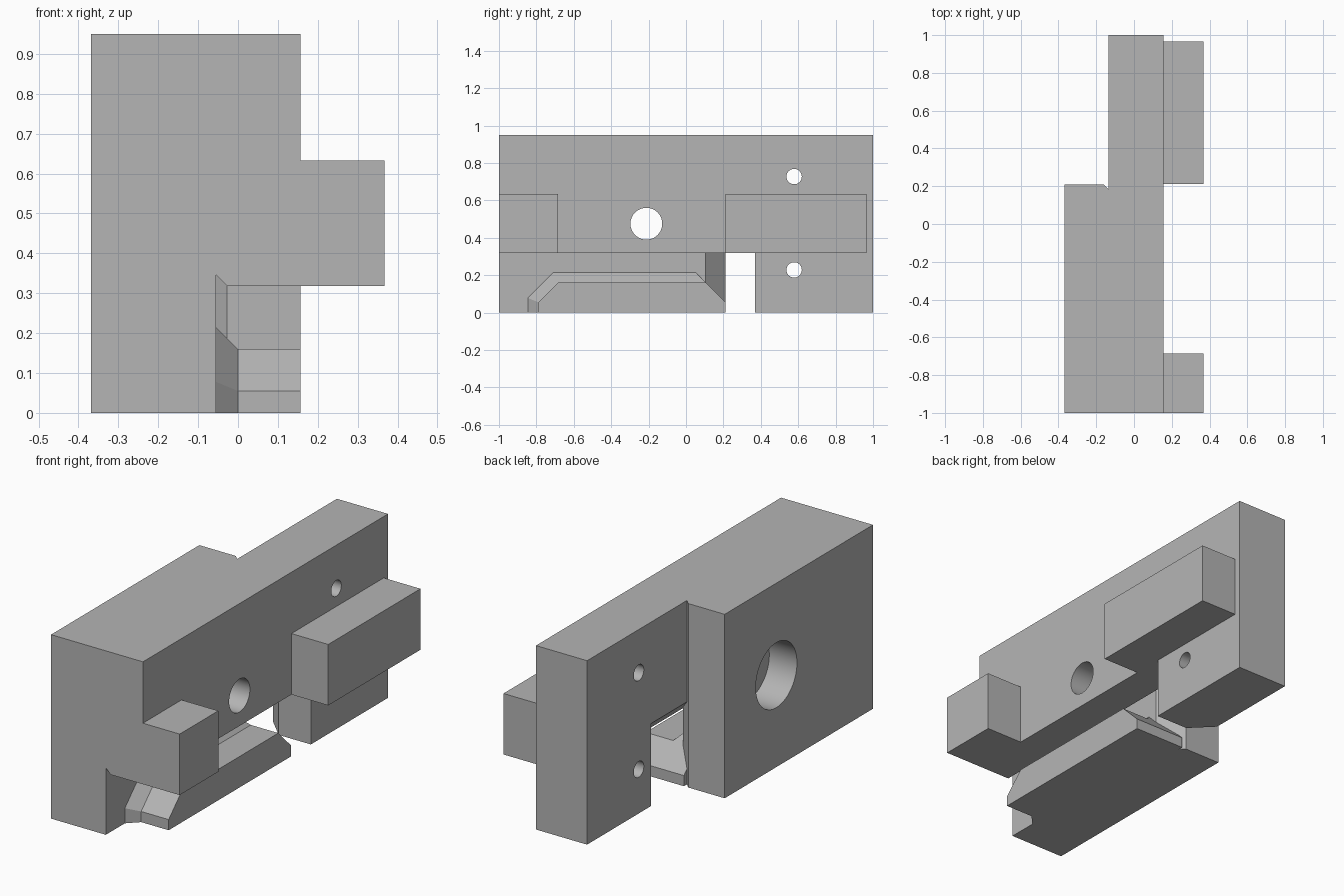
import bpy, bmesh, math
from mathutils import Matrix

cube = bpy.data.objects.get("Cube")
if cube:
    bpy.data.objects.remove(cube, do_unlink=True)

steel = bpy.data.materials.new("plain_grey")
steel.use_nodes = True
GREY = (0.46, 0.46, 0.46, 1)
steel.diffuse_color = GREY
steel.node_tree.nodes["Principled BSDF"].inputs["Base Color"].default_value = GREY


def finish(name, bm):
    bmesh.ops.recalc_face_normals(bm, faces=bm.faces)
    mesh = bpy.data.meshes.new(name)
    bm.to_mesh(mesh)
    bm.free()
    mesh.materials.append(steel)
    ob = bpy.data.objects.new(name, mesh)
    bpy.context.collection.objects.link(ob)
    return ob


def loft(name, layers):
    """Solid through equal-length rings of 3D points."""
    bm = bmesh.new()
    rings = [[bm.verts.new(p) for p in ring] for ring in layers]
    for a, b in zip(rings, rings[1:]):
        for i in range(len(a)):
            j = (i + 1) % len(a)
            bm.faces.new((a[i], a[j], b[j], b[i]))
    bm.faces.new(rings[0])
    bm.faces.new(rings[-1])
    return finish(name, bm)


def section(x, y0, y1, z0, z1):
    return [(x, y0, z0), (x, y1, z0), (x, y1, z1), (x, y0, z1)]


def box(name, x0, x1, *yz):
    return loft(name, [section(x0, *yz), section(x1, *yz)])


def bore(name, radius, y, z, x0, x1):
    bm = bmesh.new()
    place = Matrix.Translation(((x0 + x1) / 2, y, z)) @ Matrix.Rotation(math.pi / 2, 4, 'Y')
    bmesh.ops.create_cone(bm, cap_ends=True, segments=64, radius1=radius,
                          radius2=radius, depth=x1 - x0, matrix=place)
    return finish(name, bm)


def combine(target, tool, operation='DIFFERENCE', keep=False):
    mod = target.modifiers.new("cut", 'BOOLEAN')
    mod.operation, mod.solver, mod.object = operation, 'EXACT', tool
    bpy.context.view_layer.objects.active = target
    bpy.ops.object.modifier_apply(modifier=mod.name)
    if not keep:
        bpy.data.objects.remove(tool, do_unlink=True)


# Main body: thick front half, thin rear plate, small corner relief
W, H = 0.157, 0.95
plan = [(-0.368, -1), (W, -1), (W, 1), (-0.135, 1),
        (-0.135, 0.185), (-0.16, 0.21), (-0.368, 0.21)]
body = loft("slide_block", [[(x, y, z) for x, y in plan] for z in (0, H)])

# Two guide blocks on the side
TOP = 0.318
for name, y0, y1 in (("front_guide", -1, -0.685), ("rear_guide", 0.212, 0.965)):
    combine(body, box(name, 0.05, 0.367, y0, y1, TOP, 0.633), 'UNION')


# Lower rail: bevelled at both ends, growing by d towards its root
def rail_ring(x, d):
    k = d * (math.sqrt(2) - 1)
    pts = [(-0.79 - d, -0.4), (-0.79 - d, 0.055 + k), (-0.685 - k, 0.16 + d),
           (0.105 - d, 0.16 + d), (0.21, 0.055), (0.21, -0.4)]
    return [(x, y, z) for y, z in pts]


DEEP = 0.055
rail = loft("rail", [rail_ring(0.5, 0), rail_ring(0, 0),
                     rail_ring(-DEEP, DEEP), rail_ring(-0.3, DEEP)])

# Channel around the rail, with its roof bevelled upwards at the inner wall
LIP = -0.027
channel = loft("channel", [section(0.25, -1.2, 0.15, -0.2, TOP),
                           section(LIP, -1.2, 0.15, -0.2, TOP),
                           section(-DEEP, -1.2, 0.15, -0.2, TOP + DEEP + LIP)])

# Rear slot through the plate, swept back at 45 degrees
S = 0.173
slot = loft("slot", [section(0.25, 0.077, 0.37, -0.2, TOP),
                     section(LIP, 0.077, 0.37, -0.2, TOP),
                     section(LIP - S, 0.077 + S, 0.37 + S, -0.2, TOP + S)])

for cutter in (channel, slot):
    combine(cutter, rail, keep=True)
    combine(body, cutter)
bpy.data.objects.remove(rail, do_unlink=True)

# Counterbored large hole and two small holes in the plate
combine(body, bore("counterbore", 0.168, -0.212, H / 2, -0.6, -0.21))
combine(body, bore("large_hole", 0.085, -0.212, H / 2, -0.5, 0.5))
for z in (0.228, 0.727):
    combine(body, bore("small_hole", 0.041, 0.578, z, -0.5, 0.3))

bpy.ops.object.select_all(action='DESELECT')
body.select_set(True)
bpy.context.view_layer.objects.active = body
bpy.ops.object.shade_smooth_by_angle(angle=math.radians(20))
